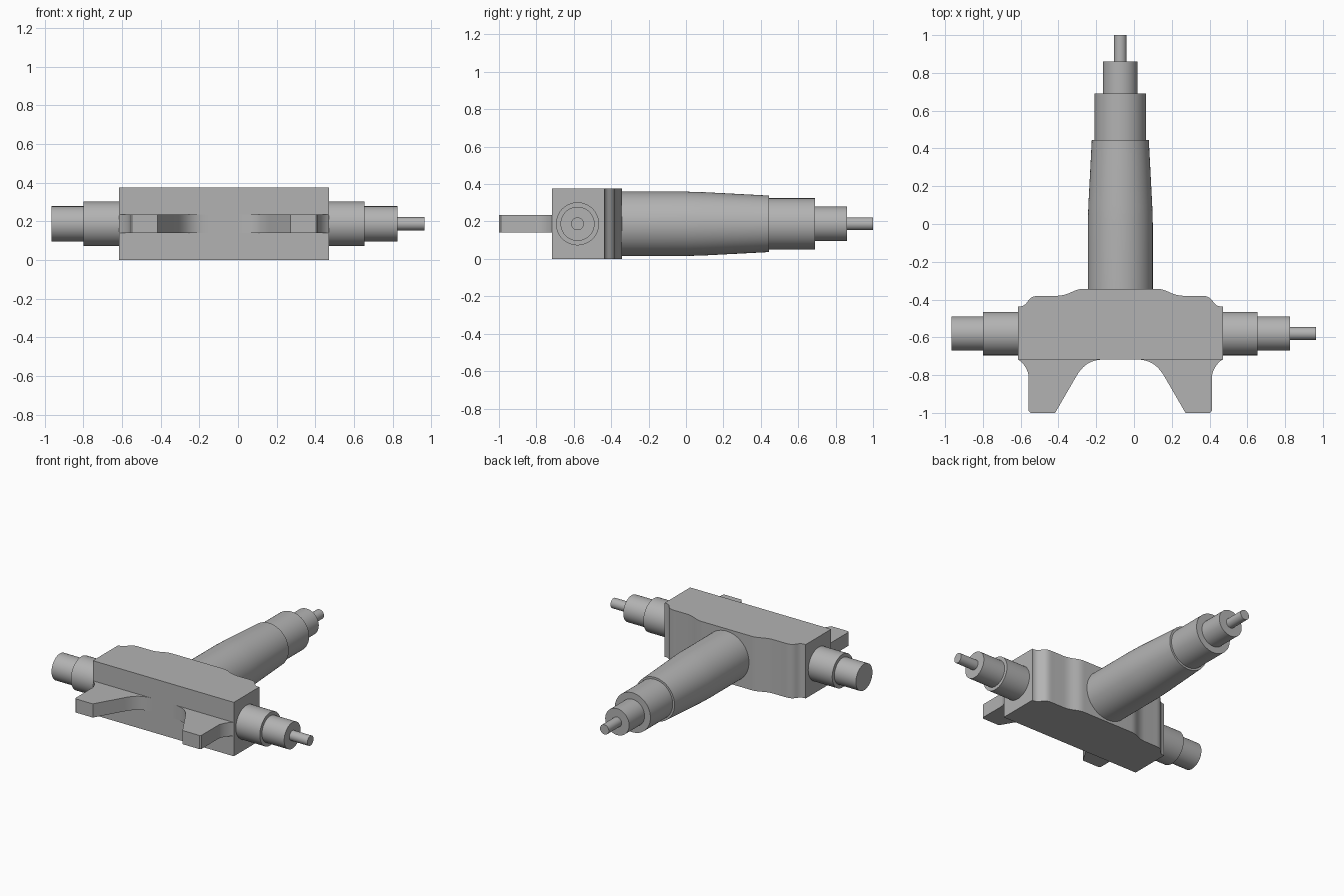
import bpy, bmesh, math
from mathutils import Matrix, Vector

if "Cube" in bpy.data.objects:
    bpy.data.objects.remove(bpy.data.objects["Cube"], do_unlink=True)

CX, CZ = -0.0725, 0.1875      # symmetry plane and axis height
ARM_Y = -0.58                 # axis of the side arms

grey = bpy.data.materials.new("plain grey")
grey.use_nodes = True
colour = (0.45, 0.45, 0.45, 1)
grey.diffuse_color = colour
grey.node_tree.nodes["Principled BSDF"].inputs["Base Color"].default_value = colour


def finish(name, bm):
    bmesh.ops.recalc_face_normals(bm, faces=bm.faces)
    mesh = bpy.data.meshes.new(name)
    bm.to_mesh(mesh)
    bm.free()
    mesh.materials.append(grey)
    obj = bpy.data.objects.new(name, mesh)
    bpy.context.collection.objects.link(obj)
    bpy.ops.object.select_all(action="DESELECT")
    obj.select_set(True)
    bpy.context.view_layer.objects.active = obj
    bpy.ops.object.shade_smooth_by_angle(angle=math.radians(32))
    return obj


def turned(name, profile, axis, origin, sides=64):
    """Solid of revolution from (distance, radius) steps along an axis."""
    bm = bmesh.new()
    turn = Vector((0, 0, 1)).rotation_difference(Vector(axis)).to_matrix()
    rings = []
    for d, r in profile:
        ring = []
        for i in range(sides):
            a = math.tau * i / sides
            p = turn @ Vector((r * math.cos(a), r * math.sin(a), d))
            ring.append(bm.verts.new(p + Vector(origin)))
        rings.append(ring)
    for a, b in zip(rings, rings[1:]):
        for i in range(sides):
            j = (i + 1) % sides
            bm.faces.new((a[i], a[j], b[j], b[i]))
    bm.faces.new(rings[0])
    bm.faces.new(rings[-1])
    return finish(name, bm)


def slab(name, outline, z0, z1):
    """Flat outline extruded upward."""
    bm = bmesh.new()
    face = bm.faces.new([bm.verts.new((x, y, z0)) for x, y in outline])
    top = bmesh.ops.extrude_face_region(bm, geom=[face])["geom"]
    bmesh.ops.translate(bm, vec=(0, 0, z1 - z0),
                        verts=[v for v in top if isinstance(v, bmesh.types.BMVert)])
    return finish(name, bm)


def curve(a, b, c, d, n=10):
    """Points along a cubic curve."""
    a, b, c, d = map(Vector, (a, b, c, d))
    out = []
    for i in range(n + 1):
        t = i / n
        s = 1 - t
        out.append(tuple(a * s**3 + b * 3 * s * s * t + c * 3 * s * t * t + d * t**3))
    return out


# Central block with a contoured back edge
half = [(0.5425, -0.717), (0.5425, -0.437)]
half += curve((0.53, -0.437), (0.48, -0.43), (0.5, -0.38), (0.43, -0.38))
half += curve((0.33, -0.38), (0.26, -0.375), (0.25, -0.343), (0.19, -0.343))
outline = [(CX + u, y) for u, y in half] + [(CX - u, y) for u, y in reversed(half)]
slab("central_block", outline, 0, 0.375)

# Pair of flared front lugs
lug = curve((0.5425, -0.717), (0.51, -0.735), (0.485, -0.78), (0.485, -0.81))
lug += [(0.485, -0.99), (0.475, -1.0), (0.345, -1.0)]
lug += curve((0.235, -0.81), (0.195, -0.74), (0.15, -0.717), (0.08, -0.717))
for name, side in (("left_lug", 1), ("right_lug", -1)):
    slab(name, [(CX + side * u, y) for u, y in lug], 0.14, 0.235)

# Long tapered shaft with stepped end
turned("back_shaft",
       [(-0.40, 0.172), (0.0, 0.172), (0.10, 0.169), (0.445, 0.151),
        (0.445, 0.137), (0.69, 0.137), (0.69, 0.092), (0.86, 0.092),
        (0.86, 0.034), (1.0, 0.034)],
       (0, 1, 0), (CX, 0, CZ))

# Stepped side arms, the left one ending in a thin pin
steps = [(0.5, 0.115), (0.727, 0.115), (0.727, 0.091), (0.8925, 0.091)]
turned("right_arm", steps, (-1, 0, 0), (CX, ARM_Y, CZ))
turned("left_arm", steps + [(0.8975, 0.091), (0.8975, 0.034), (1.036, 0.034)],
       (1, 0, 0), (CX, ARM_Y, CZ))
